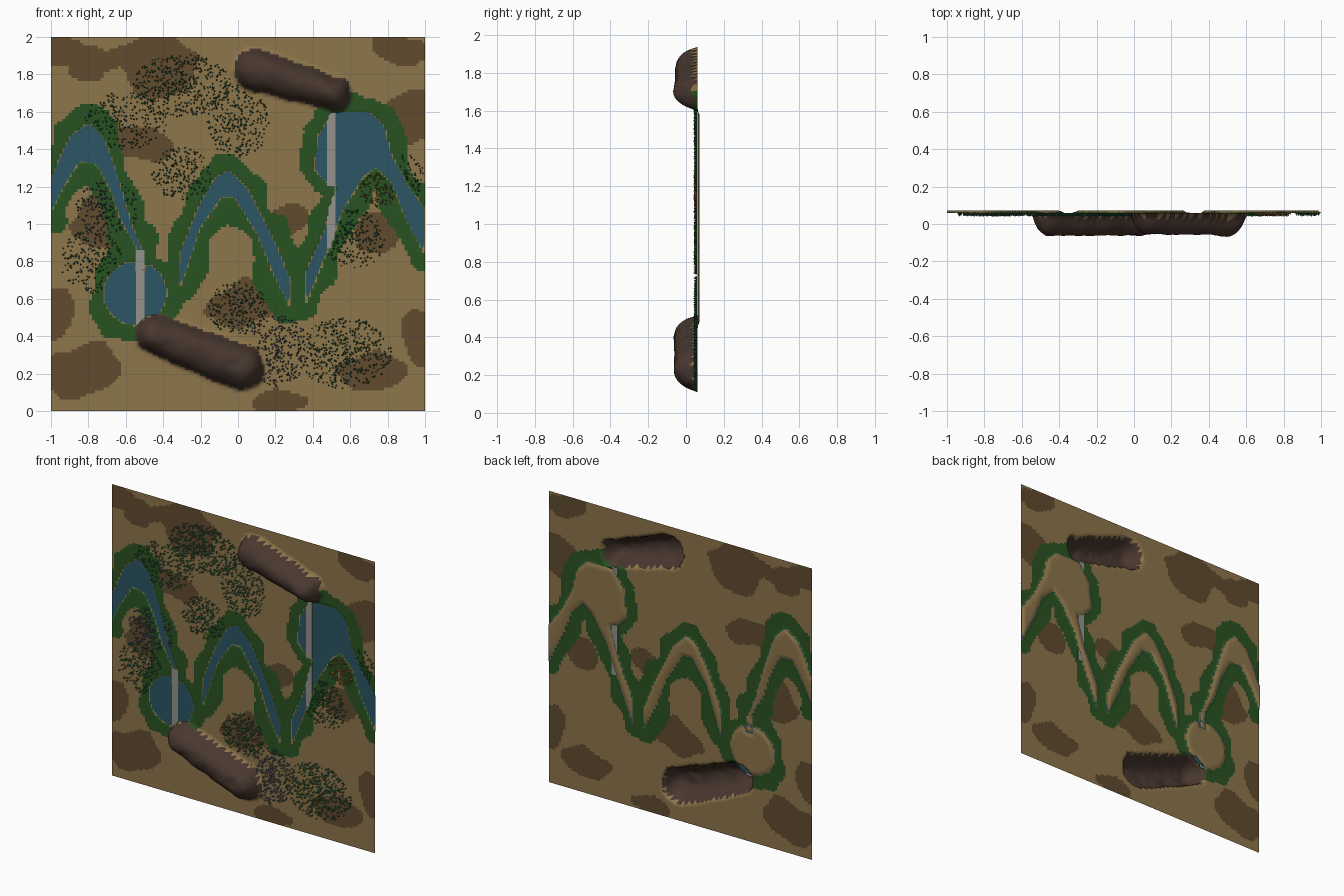
import bpy, bmesh, math, random
from mathutils import Vector, noise
from mathutils.geometry import intersect_point_line

if "Cube" in bpy.data.objects:
    bpy.data.objects.remove(bpy.data.objects["Cube"])
random.seed(4)

def mat(name, rgb):
    m = bpy.data.materials.new(name)
    m.diffuse_color = (*rgb, 1)
    m.use_nodes = True
    m.node_tree.nodes["Principled BSDF"].inputs["Base Color"].default_value = m.diffuse_color
    return m

SAND, DARK = mat("sand", (.27, .18, .07)), mat("dark_earth", (.12, .07, .028))
GRASS, ROCK = mat("grass", (.022, .085, .015)), mat("rock", (.065, .038, .028))
WATER = mat("water", (.025, .09, .13))
LEAF = [mat("leaf_green", (.02, .13, .05)), mat("leaf_blue", (.07, .09, .16)),
        mat("leaf_orange", (.3, .15, .04))]
GREY = mat("bridge_grey", (.3, .29, .27))

def make(name, bm, mats):
    me = bpy.data.meshes.new(name)
    bm.to_mesh(me)
    bm.free()
    ob = bpy.data.objects.new(name, me)
    bpy.context.collection.objects.link(ob)
    for m in mats:
        me.materials.append(m)
    return ob

# Water outlines (x, z)
west_river = [(-1, 1.25), (-.9, 1.47), (-.8, 1.54), (-.72, 1.47), (-.64, 1.25), (-.57, 1.0),
              (-.5, .84), (-.5, .75), (-.55, .75), (-.54, .86), (-.63, 1.03), (-.69, 1.2),
              (-.76, 1.32), (-.85, 1.33), (-.93, 1.2), (-1, 1.06)]
mid_river = [(-.32, .67), (-.31, .85), (-.2, 1.12), (-.12, 1.25), (-.05, 1.29), (.05, 1.19),
             (.2, .9), (.28, .7), (.285, .55), (.22, .66), (.1, .95), (-.02, 1.14),
             (-.09, 1.14), (-.2, .98), (-.3, .68)]
east_river = [(.36, .56), (.36, .74), (.47, .99), (.53, 1.2), (.47, 1.22), (.405, 1.3),
              (.43, 1.48), (.51, 1.6), (.7, 1.6), (.78, 1.53), (.82, 1.37), (.9, 1.22),
              (1, 1.08), (1, .83), (.9, 1.02), (.82, 1.22), (.74, 1.3), (.67, 1.25),
              (.56, 1.07), (.48, .86)]
pond = [(-.55 + .17 * math.cos(a * math.pi / 12), .63 + .17 * math.sin(a * math.pi / 12))
        for a in range(24)]
OUTLINES = [west_river, mid_river, east_river, pond]

def seg_dist(x, z, a, b):
    dx, dz = b[0] - a[0], b[1] - a[1]
    t = max(0, min(1, ((x - a[0]) * dx + (z - a[1]) * dz) / (dx * dx + dz * dz)))
    return math.hypot(x - a[0] - t * dx, z - a[1] - t * dz), t

def water_dist(x, z):
    """Signed distance to the shore, negative in water."""
    best, inside = 9, False
    for poly in OUTLINES:
        hit = False
        for a, b in zip(poly, poly[1:] + poly[:1]):
            if abs(a[0]) < .999 or abs(b[0]) < .999:
                best = min(best, seg_dist(x, z, a, b)[0])
            if (a[1] > z) != (b[1] > z) and x < a[0] + (z - a[1]) / (b[1] - a[1]) * (b[0] - a[0]):
                hit = not hit
        inside |= hit
    return -best if inside else best

# Ridges: start, end, radii, height
RIDGES = [((.09, 1.825), (.515, 1.70), .11, .09, .115),
          ((-.44, .41), (.02, .235), .105, .12, .12)]

def ridge(x, z):
    h = 0
    for a, b, r0, r1, top in RIDGES:
        d, t = seg_dist(x, z, a, b)
        q = d / (r0 + (r1 - r0) * t + .012 * noise.noise((x * 9, z * 9, 1)))
        if q < 1:
            bump = 1 + .14 * noise.noise((x * 9, z * 9, 3)) + .05 * noise.noise((x * 25, z * 25, 5))
            h = max(h, top * (1 - q ** 2.4) ** .65 * bump)
    return h

# Dark ground patches: x, z, half sizes
PATCHES = [(-.45, 1.85, .22, .17), (-.55, 1.43, .2, .09), (.92, 1.58, .13, .14), (0, .56, .18, .13),
           (-.75, 1.02, .13, .13), (.25, 1.02, .12, .08), (.75, .95, .12, .1), (.72, .2, .18, .1),
           (-.82, .22, .2, .13), (.85, 1.93, .14, .08), (-.98, .5, .1, .15), (.97, .4, .09, .13),
           (-.95, 1.93, .12, .09), (.2, .05, .16, .07), (-.82, 1.85, .1, .09)]

# Terrain sheet
N = 128
bm = bmesh.new()
grid = []
for j in range(N + 1):
    for i in range(N + 1):
        x, z = -1 + 2 * i / N, 2 * j / N
        h, w = ridge(x, z), water_dist(x, z)
        y = .06 + (.012 * min(1, -w / .015) if w < 0 else 0) - h
        grid.append(bm.verts.new((x, y, z)))
for j in range(N):
    for i in range(N):
        k = j * (N + 1) + i
        f = bm.faces.new((grid[k], grid[k + 1], grid[k + N + 2], grid[k + N + 1]))
        x, z = -1 + (2 * i + 1) / N, (2 * j + 1) / N
        w = water_dist(x, z)
        wob = noise.noise((x * 6, z * 6, 8))
        f.smooth = True
        if ridge(x, z) > .004:
            f.material_index = 3
        elif 0 < w < .085 + .06 * wob:
            f.material_index = 2
        elif w > 0 and any(math.hypot((x - p) / a, (z - q) / b) < 1 + .5 * wob
                           for p, q, a, b in PATCHES):
            f.material_index = 1
make("terrain", bm, [SAND, DARK, GRASS, ROCK])

# Flat water surfaces
for name, poly in zip(("west_river", "middle_river", "east_river", "pond"), OUTLINES):
    bm = bmesh.new()
    f = bm.faces.new([bm.verts.new((x, .0635, z)) for x, z in poly])
    f.normal_update()
    if f.normal.y > 0:
        f.normal_flip()
    make(name, bm, [WATER])

# Bridges: thin planks partly hidden by the banks
for name, x, z0, z1 in (("pond_bridge", -.522, .45, .86), ("lake_bridge", .498, .87, 1.61)):
    bm = bmesh.new()
    bmesh.ops.create_cube(bm, size=1)
    for v in bm.verts:
        v.co = (x + v.co.x * .046, .0615 + v.co.y * .003, (z0 + z1) / 2 + v.co.z * (z1 - z0))
    make(name, bm, [GREY])

# Tree clusters: x, z, half sizes, count, leaf colour
GROVES = [(-.3, 1.74, .26, .17, 480, 0), (-.6, 1.55, .22, .16, 280, 0), (0, 1.55, .17, .2, 300, 0),
          (-.3, 1.27, .16, .14, 220, 0), (-.7, 1.08, .17, .15, 240, 1), (-.78, .8, .17, .17, 230, 0),
          (0, .55, .16, .14, 260, 0), (.22, .32, .16, .19, 320, 1), (.57, .31, .25, .19, 520, 0),
          (.62, .92, .17, .16, 260, 0), (.75, 1.2, .11, .11, 150, 2), (.9, 1.25, .1, .12, 120, 0)]
bm = bmesh.new()
for gx, gz, a, b, count, col in GROVES:
    for _ in range(count):
        r, t = random.random() ** .6, random.uniform(0, math.tau)
        x, z = gx + a * r * math.cos(t), gz + b * r * math.sin(t)
        if abs(x) > .99 or water_dist(x, z) < .008 or ridge(x, z) > 0:
            continue
        s = random.uniform(.004, .006)
        tip = bm.verts.new((x, .06 - s * 3.5, z))
        ring = [bm.verts.new((x + s * cx, .059, z + s * cz))
                for cx, cz in ((1, 0), (0, 1), (-1, 0), (0, -1))]
        for p, q in zip(ring, ring[1:] + ring[:1]):
            bm.faces.new((tip, p, q)).material_index = col
bmesh.ops.recalc_face_normals(bm, faces=bm.faces)
make("trees", bm, LEAF)
